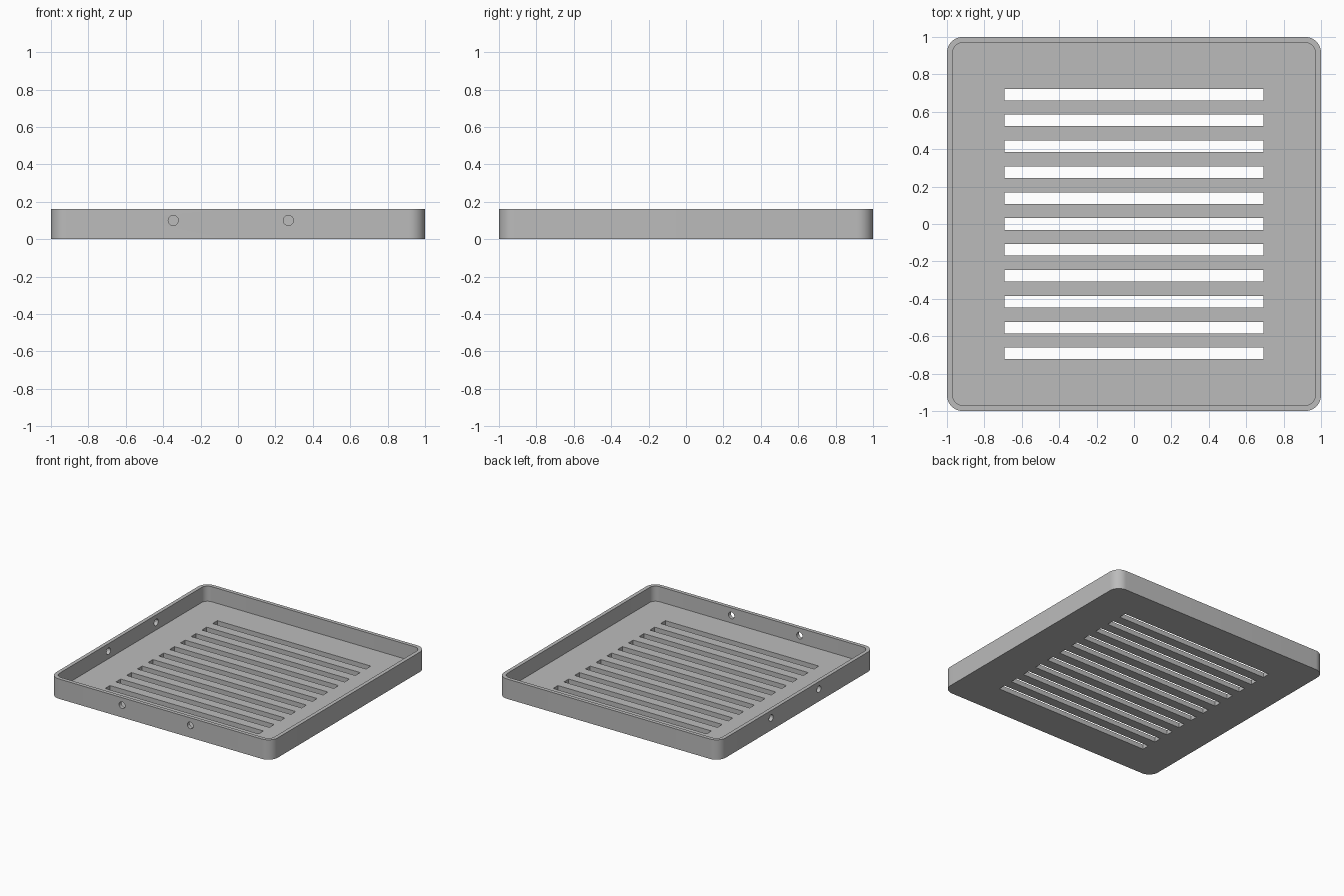
import bpy, bmesh, math
from mathutils import Matrix

default = bpy.data.objects.get("Cube")
if default:
    bpy.data.objects.remove(default, do_unlink=True)

MM = 1 / 65            # working unit: the tray is 130 units across
SIZE, HEIGHT, WALL, FLOOR = 130 * MM, 10.5 * MM, 2 * MM, 2.5 * MM

grey = bpy.data.materials.new("plain grey")
grey.use_nodes = True
grey.diffuse_color = (0.5, 0.5, 0.5, 1)
grey.node_tree.nodes["Principled BSDF"].inputs["Base Color"].default_value = (0.5, 0.5, 0.5, 1)


def add_box(bm, center, size):
    m = Matrix.Translation(center) @ Matrix.Diagonal((*size, 1))
    return bmesh.ops.create_cube(bm, size=1, matrix=m)["verts"]


def make_object(name, bm):
    mesh = bpy.data.meshes.new(name)
    bm.to_mesh(mesh)
    bm.free()
    mesh.materials.append(grey)
    obj = bpy.data.objects.new(name, mesh)
    bpy.context.collection.objects.link(obj)
    return obj


def rounded_slab(name, width, z0, z1, radius):
    bm = bmesh.new()
    add_box(bm, (0, 0, (z0 + z1) / 2), (width, width, z1 - z0))
    upright = [e for e in bm.edges
               if abs(e.verts[0].co.z - e.verts[1].co.z) > 1e-4]
    bmesh.ops.bevel(bm, geom=upright, offset=radius, segments=12,
                    profile=0.5, affect='EDGES')
    return make_object(name, bm)


def cut(target, cutter):
    cutter.hide_render = True
    mod = target.modifiers.new("cut", 'BOOLEAN')
    mod.operation, mod.solver, mod.object = 'DIFFERENCE', 'EXACT', cutter
    bpy.context.view_layer.objects.active = target
    bpy.ops.object.modifier_apply(modifier=mod.name)
    bpy.data.objects.remove(cutter, do_unlink=True)


# Tray shell: rounded slab hollowed from above
tray = rounded_slab("vented_tray", SIZE, 0, HEIGHT, 5.5 * MM)
cut(tray, rounded_slab("cavity_cutter", SIZE - 2 * WALL, FLOOR, 2 * HEIGHT, 3.5 * MM))

# Vent slots through the floor
bm = bmesh.new()
for i in range(-5, 6):
    add_box(bm, (0, i * 9 * MM, 0), (90 * MM, 4 * MM, 4 * FLOOR))
cut(tray, make_object("slot_cutter", bm))

# Screw holes through the front wall and the -x wall
bm = bmesh.new()
hole_z = 6.5 * MM
spots = [((x * MM, -SIZE / 2, hole_z), 'X') for x in (-22.5, 17.5)]
spots += [((-SIZE / 2, y * MM, hole_z), 'Y') for y in (-18.5, 21.5)]
for place, axis in spots:
    m = Matrix.Translation(place) @ Matrix.Rotation(math.pi / 2, 4, axis)
    bmesh.ops.create_cone(bm, cap_ends=True, segments=32, radius1=1.75 * MM,
                          radius2=1.75 * MM, depth=4 * WALL, matrix=m)
cut(tray, make_object("hole_cutter", bm))

# Smooth the rounded corners and hole walls, keep flat edges crisp
bpy.ops.object.select_all(action='DESELECT')
tray.select_set(True)
bpy.context.view_layer.objects.active = tray
bpy.ops.object.shade_smooth_by_angle(angle=math.radians(30))
